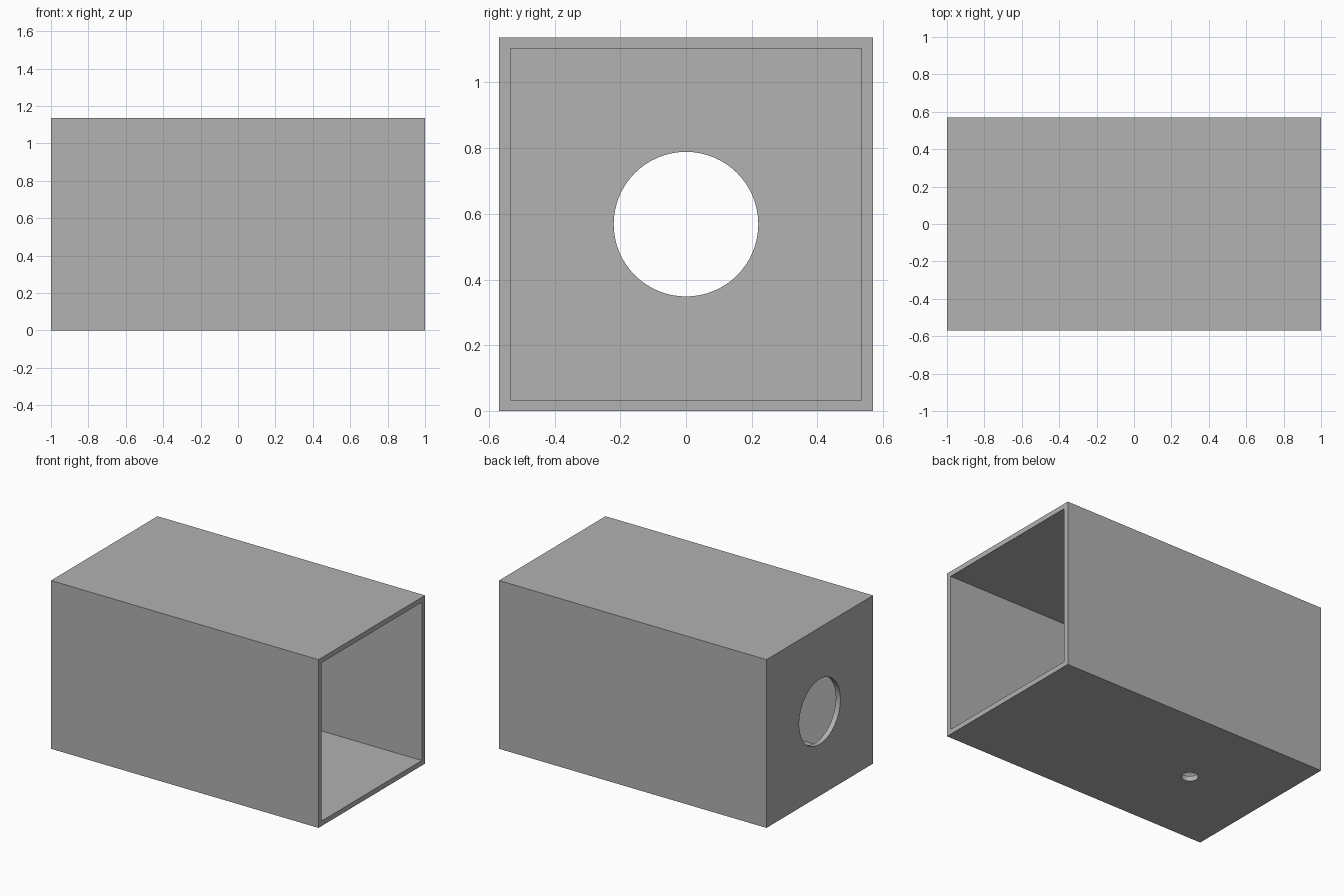
import bpy
import math

LENGTH, SIDE, WALL = 2.0, 1.137, 0.034
MID = SIDE / 2

cube = bpy.data.objects.get("Cube")
if cube:
    bpy.data.objects.remove(cube, do_unlink=True)

grey = bpy.data.materials.new("plain_grey")
grey.use_nodes = True
colour = (0.445, 0.445, 0.445, 1)
grey.diffuse_color = colour
grey.node_tree.nodes["Principled BSDF"].inputs["Base Color"].default_value = colour


def box(name, size, centre):
    bpy.ops.mesh.primitive_cube_add(size=1, location=centre)
    ob = bpy.context.object
    ob.name = name
    ob.scale = size
    bpy.ops.object.transform_apply(location=True, rotation=True, scale=True)
    ob.data.materials.append(grey)
    return ob


def drill(name, radius, centre, rotation=(0, 0, 0)):
    bpy.ops.mesh.primitive_cylinder_add(vertices=64, radius=radius, depth=WALL * 4,
                                        location=centre, rotation=rotation)
    ob = bpy.context.object
    ob.name = name
    ob.data.materials.append(grey)
    return ob


def cut(target, cutter):
    cutter.hide_render = True
    mod = target.modifiers.new(cutter.name, 'BOOLEAN')
    mod.operation = 'DIFFERENCE'
    mod.solver = 'EXACT'
    mod.object = cutter
    bpy.ops.object.select_all(action='DESELECT')
    target.select_set(True)
    bpy.context.view_layer.objects.active = target
    bpy.ops.object.modifier_apply(modifier=mod.name)
    bpy.data.objects.remove(cutter, do_unlink=True)


# Square housing, closed at the -x end
housing = box("housing", (LENGTH, SIDE, SIDE), (0, 0, MID))

# Hollow interior, open at the +x end
inner = SIDE - 2 * WALL
cut(housing, box("cavity", (LENGTH, inner, inner), (WALL, 0, MID)))

# Large round opening in the end wall
cut(housing, drill("end_opening", 0.22, (-LENGTH / 2, 0, MID), (0, math.pi / 2, 0)))

# Small round hole in the floor
cut(housing, drill("floor_hole", 0.052, (-0.44, 0, 0)))

bpy.ops.object.shade_smooth_by_angle(angle=math.radians(30))
